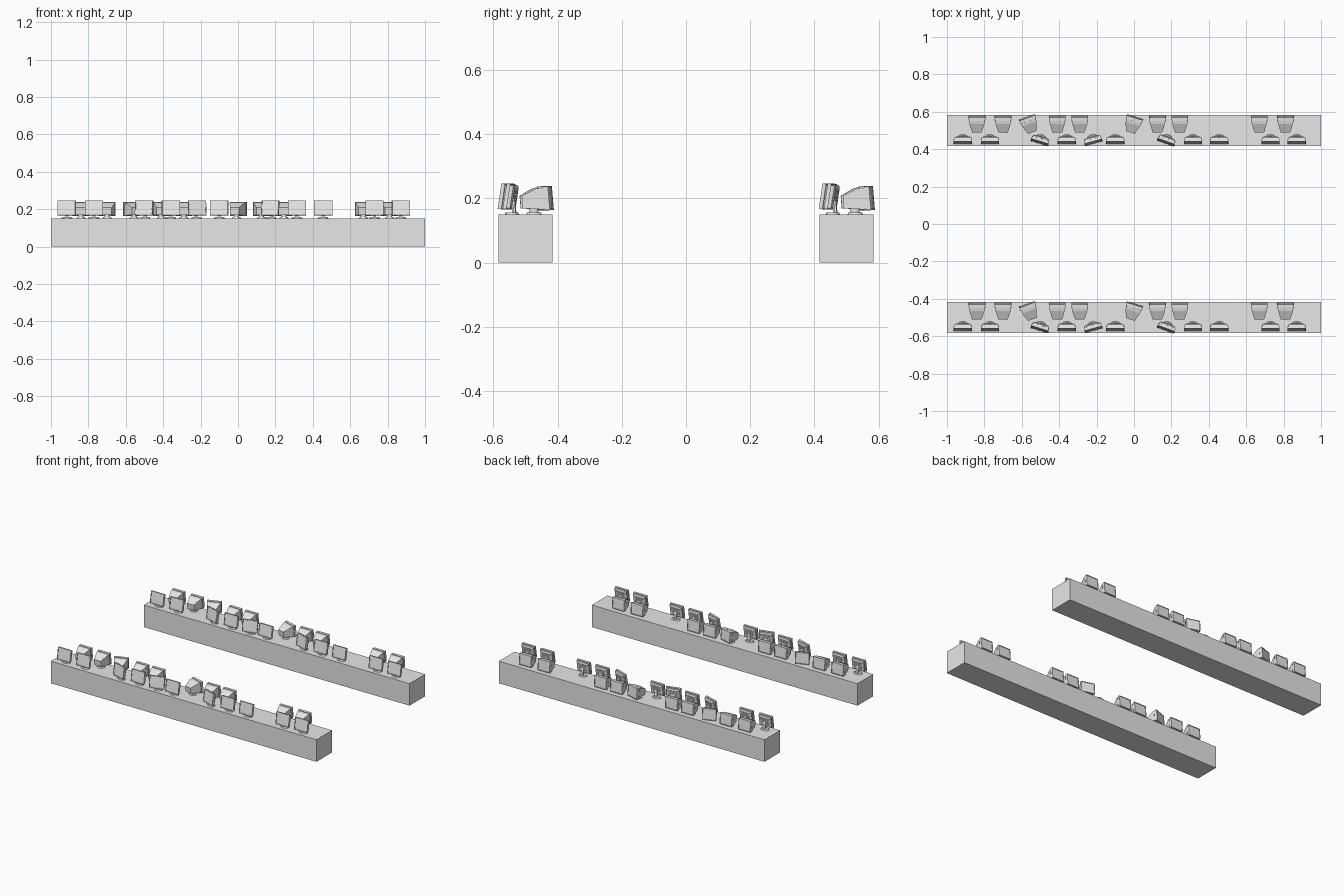
import bpy, bmesh
from math import radians
from mathutils import Matrix, Vector

cube = bpy.data.objects.get("Cube")
if cube:
    bpy.data.objects.remove(cube)

grey = bpy.data.materials.new("light_grey")
grey.use_nodes = True
grey.diffuse_color = (0.8, 0.8, 0.8, 1)
grey.node_tree.nodes["Principled BSDF"].inputs["Base Color"].default_value = (0.8, 0.8, 0.8, 1)


def loft(bm, sections, matrix):
    """Join rectangles (y, half width, low z, high z) into a closed body, with a recessed screen."""
    rings = []
    for y, w, lo, hi in sections:
        corners = ((-w, lo), (w, lo), (w, hi), (-w, hi))
        rings.append([bm.verts.new(matrix @ Vector((x, y, z))) for x, z in corners])
    faces = []
    for a, b in zip(rings, rings[1:]):
        for i in range(4):
            j = (i + 1) % 4
            faces.append(bm.faces.new((a[i], a[j], b[j], b[i])))
    faces.append(bm.faces.new(rings[0][::-1]))
    screen = bm.faces.new(rings[-1])
    bmesh.ops.recalc_face_normals(bm, faces=faces + [screen])
    bmesh.ops.inset_region(bm, faces=[screen], thickness=0.005)
    bmesh.ops.inset_region(bm, faces=[screen], thickness=0.001, depth=-0.002)


def disc(bm, y, z, rx, ry, height, top=1.0):
    m = Matrix.Translation((0, y, z + height / 2)) @ Matrix.Diagonal((rx, ry, 1, 1))
    bmesh.ops.create_cone(bm, cap_ends=True, segments=16, radius1=1, radius2=top,
                          depth=height, matrix=m)


def box(bm, size, matrix):
    bmesh.ops.create_cube(bm, size=1, matrix=matrix @ Matrix.Diagonal((*size, 1)))


def finish(bm, name):
    mesh = bpy.data.meshes.new(name)
    bm.to_mesh(mesh)
    bm.free()
    mesh.materials.append(grey)
    return mesh


def place(name, mesh, location, turn=0):
    obj = bpy.data.objects.new(name, mesh)
    obj.location = location
    obj.rotation_euler.z = radians(turn)
    bpy.context.collection.objects.link(obj)


# Deep tube monitor: tapered housing, grooved bezel, swivel foot
bm = bmesh.new()
loft(bm, [(-0.033, 0.025, -0.028, 0.011), (0.016, 0.040, -0.035, 0.030),
          (0.031, 0.043, -0.038, 0.032), (0.031, 0.041, -0.036, 0.030),
          (0.035, 0.041, -0.036, 0.030), (0.035, 0.045, -0.040, 0.034),
          (0.051, 0.045, -0.040, 0.034)],
     Matrix.Translation((0, 0, 0.05)) @ Matrix.Rotation(radians(5), 4, 'X'))
disc(bm, 0.005, 0, 0.025, 0.024, 0.007, 0.85)
disc(bm, 0.005, 0.006, 0.014, 0.014, 0.014)
tube_mesh = finish(bm, "tube_monitor")

# Flat monitor: stepped panel leaning back, strut and oval foot
bm = bmesh.new()
lean = Matrix.Translation((0, 0, 0.055)) @ Matrix.Rotation(radians(-9), 4, 'X')
loft(bm, [(0.013, 0.036, -0.028, 0.028), (0.007, 0.045, -0.036, 0.036),
          (0.001, 0.046, -0.037, 0.037), (0.001, 0.044, -0.035, 0.035),
          (-0.003, 0.044, -0.035, 0.035), (-0.003, 0.049, -0.040, 0.040),
          (-0.015, 0.049, -0.040, 0.040)], lean)
# Cooling ribs on the back
for i in range(5):
    box(bm, (0.056, 0.004, 0.004), lean @ Matrix.Translation((0, 0.013, 0.022 - i * 0.008)))
box(bm, (0.018, 0.007, 0.052), Matrix.Translation((0, 0.014, 0.029))
    @ Matrix.Rotation(radians(6), 4, 'X'))
disc(bm, 0.008, 0, 0.030, 0.021, 0.007, 0.85)
flat_mesh = finish(bm, "flat_monitor")

# Long desk block
bm = bmesh.new()
box(bm, (2, 0.168, 0.15), Matrix.Translation((0, 0, 0.075)))
desk_mesh = finish(bm, "desk")

TUBES = {-0.84: 0, -0.70: 0, -0.555: 20, -0.41: 0, -0.29: 0, -0.01: -17,
         0.125: 0, 0.245: 0, 0.67: 0, 0.81: 0}
FLATS = {-0.915: 0, -0.77: 0, -0.50: -17, -0.36: 0, -0.22: 15, -0.10: 0,
         0.175: -20, 0.315: 0, 0.455: 0, 0.73: 0, 0.87: 0}

# Two identical rows, screens facing both ways
for row, y in (("front", -0.5), ("back", 0.5)):
    place(row + "_desk", desk_mesh, (0, y, 0))
    for x, turn in TUBES.items():
        place(row + "_tube_monitor", tube_mesh, (x, y + 0.022, 0.15), turn)
    for x, turn in FLATS.items():
        place(row + "_flat_monitor", flat_mesh, (x, y - 0.050, 0.15), turn)
